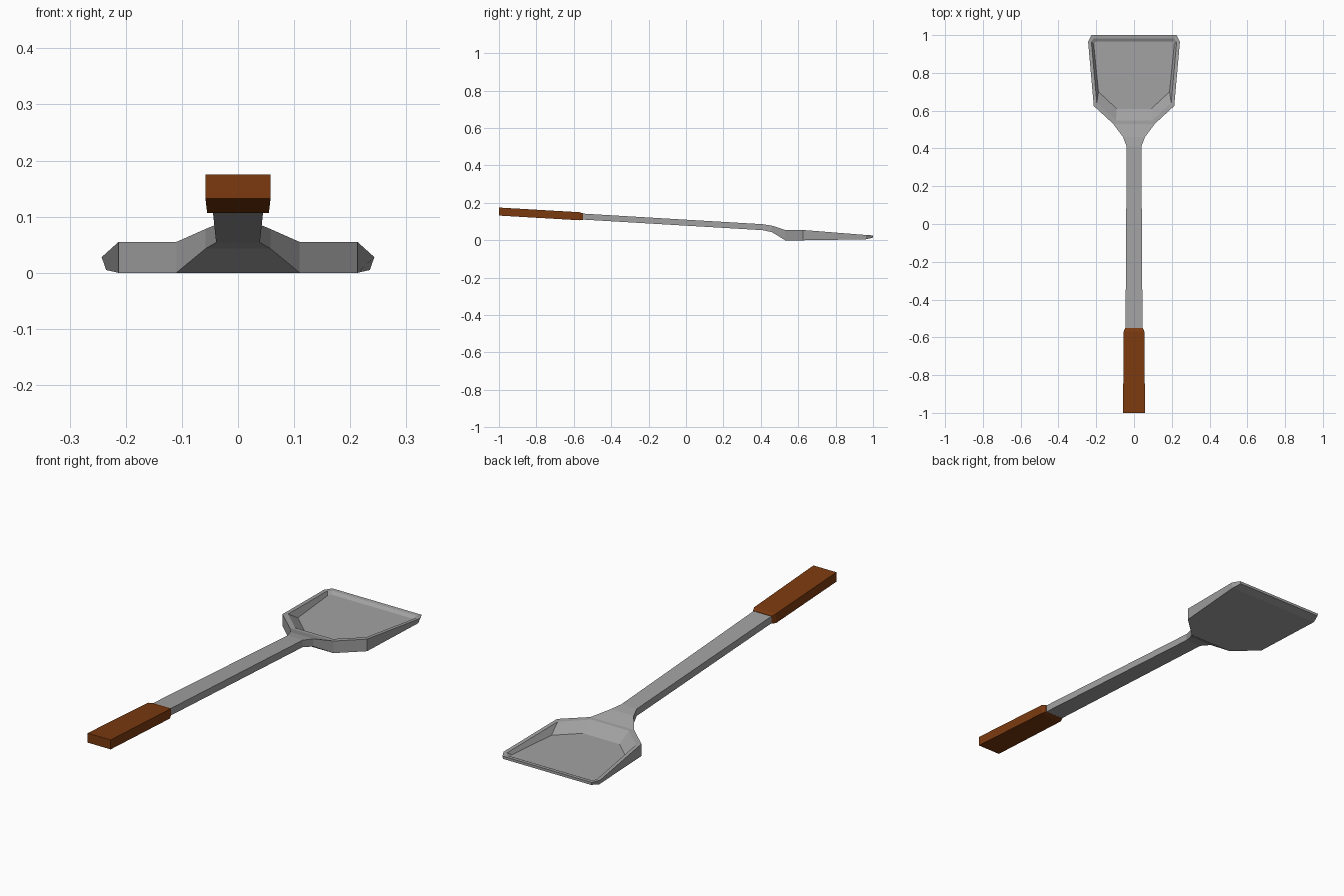
import bpy, bmesh

if "Cube" in bpy.data.objects:
    bpy.data.objects.remove(bpy.data.objects["Cube"])


def material(name, rgb):
    m = bpy.data.materials.new(name)
    m.diffuse_color = (*rgb, 1)
    m.use_nodes = True
    m.node_tree.nodes["Principled BSDF"].inputs["Base Color"].default_value = m.diffuse_color
    return m


steel = material("grey_steel", (0.36, 0.36, 0.36))
wood = material("brown_wood", (0.2, 0.042, 0.005))


def finish(name, bm, mat):
    bmesh.ops.remove_doubles(bm, verts=bm.verts, dist=1e-5)
    bmesh.ops.recalc_face_normals(bm, faces=bm.faces)
    me = bpy.data.meshes.new(name)
    bm.to_mesh(me)
    bm.free()
    me.materials.append(mat)
    ob = bpy.data.objects.new(name, me)
    bpy.context.collection.objects.link(ob)
    return ob


def loft(bm, stations, cap_start=True, cap_end=True):
    """Rectangular sections (y, half width bottom, half width top, z bottom, z top)."""
    rings = [[bm.verts.new(p) for p in ((-b, y, z0), (b, y, z0), (t, y, z1), (-t, y, z1))]
             for y, b, t, z0, z1 in stations]
    for r, s in zip(rings, rings[1:]):
        for i in range(4):
            j = (i + 1) % 4
            bm.faces.new((r[i], r[j], s[j], s[i]))
    if cap_start:
        bm.faces.new(rings[0])
    if cap_end:
        bm.faces.new(rings[-1])


# wooden grip with a chamfered front end
bm = bmesh.new()
loft(bm, [(-1, .058, .058, .132, .175),
          (-.57, .055, .055, .107, .150),
          (-.55, .047, .047, .110, .144)])
finish("grip", bm, wood)

# steel shaft flaring into the blade, blade with recessed tray
bm = bmesh.new()
loft(bm, [(-.56, .045, .045, .111, .143),
          (.41, .039, .039, .054, .086),
          (.46, .058, .058, .043, .078),
          (.53, .11, .11, 0, .055)], cap_end=False)


def ring(half):
    """Closed loop of verts from the right-hand half outline, back to front."""
    pts = half + [(-x, y, z) for x, y, z in reversed(half)]
    return [bm.verts.new(p) for p in pts]


bottom = ring([(.11, .53, 0), (.213, .625, 0), (.235, .96, .005), (.222, 1, .014)])
top = ring([(.11, .53, .055), (.213, .625, .055), (.243, .965, .028), (.225, 1, .026)])
rim = ring([(.095, .547, .054), (.197, .642, .053), (.226, .965, .027), (.213, .982, .025)])
floor = ring([(.092, .61, .016), (.188, .70, .016), (.213, .95, .016), (.205, .965, .016)])
for a, b in ((bottom, top), (top, rim), (rim, floor)):
    for i in range(8):
        j = (i + 1) % 8
        if (a, i) != (bottom, 7):        # open where the shaft joins
            bm.faces.new((a[i], a[j], b[j], b[i]))
bm.faces.new(floor)
for i in range(3):
    bm.faces.new((bottom[i], bottom[i + 1], bottom[6 - i], bottom[7 - i]))
finish("shaft_and_blade", bm, steel)
